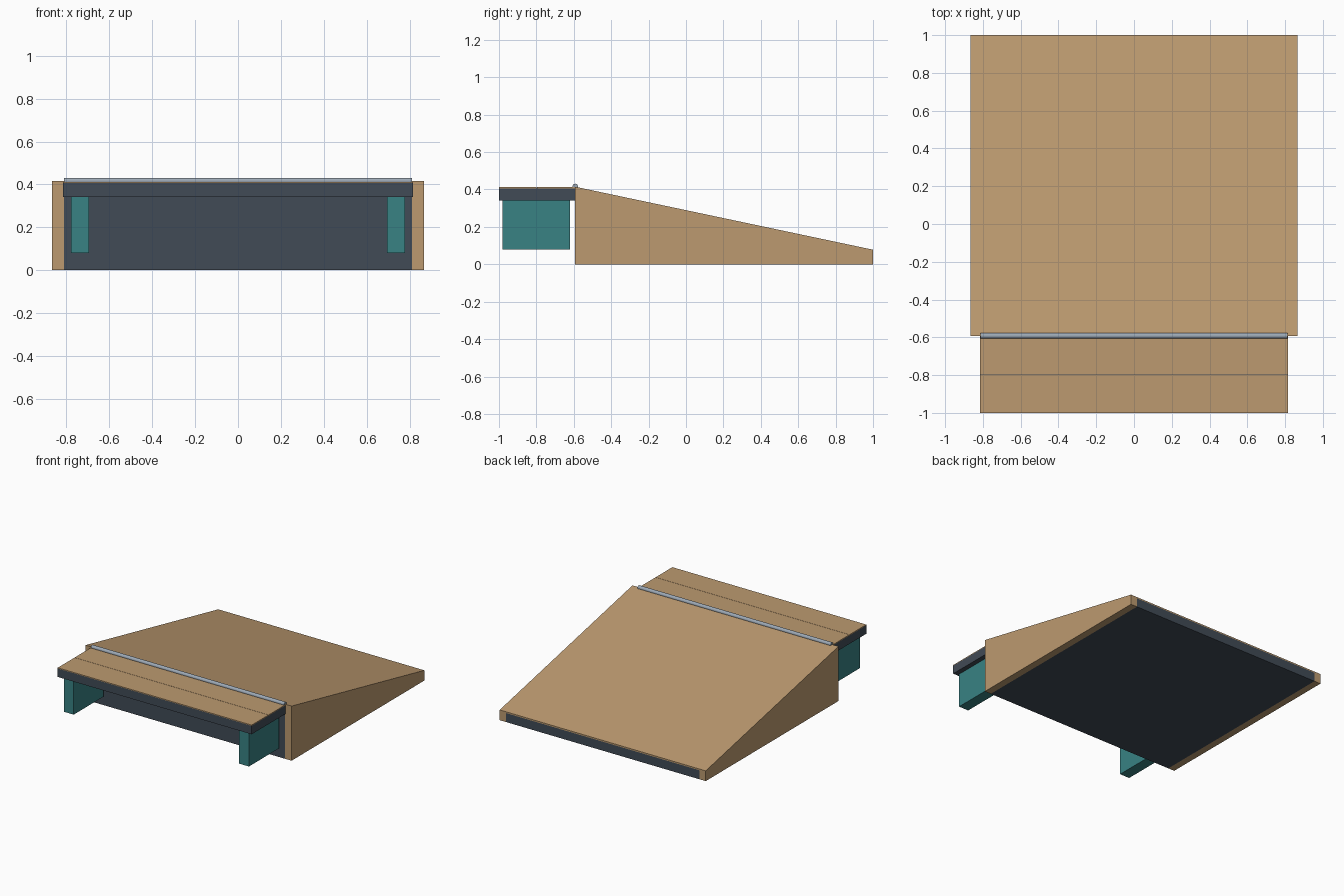
import bpy, bmesh, math

if "Cube" in bpy.data.objects:
    bpy.data.objects.remove(bpy.data.objects["Cube"])


def material(name, rgb):
    m = bpy.data.materials.new(name)
    m.diffuse_color = (*rgb, 1)
    m.use_nodes = True
    m.node_tree.nodes["Principled BSDF"].inputs["Base Color"].default_value = m.diffuse_color
    return m


WOOD = material("plywood", (0.503, 0.323, 0.162))
DARK = material("dark slate", (0.053, 0.070, 0.093))
TEAL = material("teal", (0.040, 0.223, 0.231))
STEEL = material("steel", (0.33, 0.39, 0.46))


def prism(name, profile, x0, x1, mat):
    """Extrude a (y, z) outline from x0 to x1."""
    bm = bmesh.new()
    face = bm.faces.new([bm.verts.new((x0, y, z)) for y, z in profile])
    ext = bmesh.ops.extrude_face_region(bm, geom=[face])
    moved = [v for v in ext["geom"] if isinstance(v, bmesh.types.BMVert)]
    bmesh.ops.translate(bm, verts=moved, vec=(x1 - x0, 0, 0))
    bmesh.ops.recalc_face_normals(bm, faces=bm.faces)
    mesh = bpy.data.meshes.new(name)
    bm.to_mesh(mesh)
    bm.free()
    mesh.materials.append(mat)
    obj = bpy.data.objects.new(name, mesh)
    bpy.context.collection.objects.link(obj)
    return obj


def box(name, x, y, z, mat):
    return prism(name, [(y[0], z[0]), (y[1], z[0]), (y[1], z[1]), (y[0], z[1])], *x, mat)


W, INNER = 0.866, 0.812          # half widths of the ramp and its core
Y0, Y1 = -0.594, 1.0             # high and low ends of the ramp
Z0, Z1, SKIN = 0.415, 0.078, 0.01

# Ramp: dark core, sloped plywood skin, side panels
prism("ramp_core", [(Y0, 0), (Y1, 0), (Y1, Z1 - SKIN), (Y0, Z0 - SKIN)], -INNER, INNER, DARK)
prism("ramp_surface", [(Y0, Z0 - SKIN), (Y1, Z1 - SKIN), (Y1, Z1), (Y0, Z0)], -INNER, INNER, WOOD)
for side, s in (("left", -1), ("right", 1)):
    prism("side_panel_" + side, [(Y0, 0), (Y1, 0), (Y1, Z1), (Y0, Z0)],
          *sorted((s * INNER, s * W)), WOOD)
    # Deck legs
    box("deck_leg_" + side, sorted((s * 0.695, s * 0.778)), (-0.98, -0.62), (0.08, 0.342), TEAL)

# Deck: dark frame with two thin planks
box("deck_frame", (-0.815, 0.815), (-1.0, Y0), (0.342, 0.406), DARK)
for name, y in (("front", (-1.0, -0.799)), ("back", (-0.797, Y0))):
    box("deck_plank_" + name, (-0.815, 0.815), y, (0.406, 0.412), WOOD)

# Coping rail along the ramp's top edge
ring = [(-0.592 + 0.015 * math.cos(i * math.tau / 16),
         0.416 + 0.015 * math.sin(i * math.tau / 16)) for i in range(16)]
rail = prism("coping_rail", ring, -INNER, INNER, STEEL)
bpy.context.view_layer.objects.active = rail
rail.select_set(True)
bpy.ops.object.shade_smooth_by_angle()
